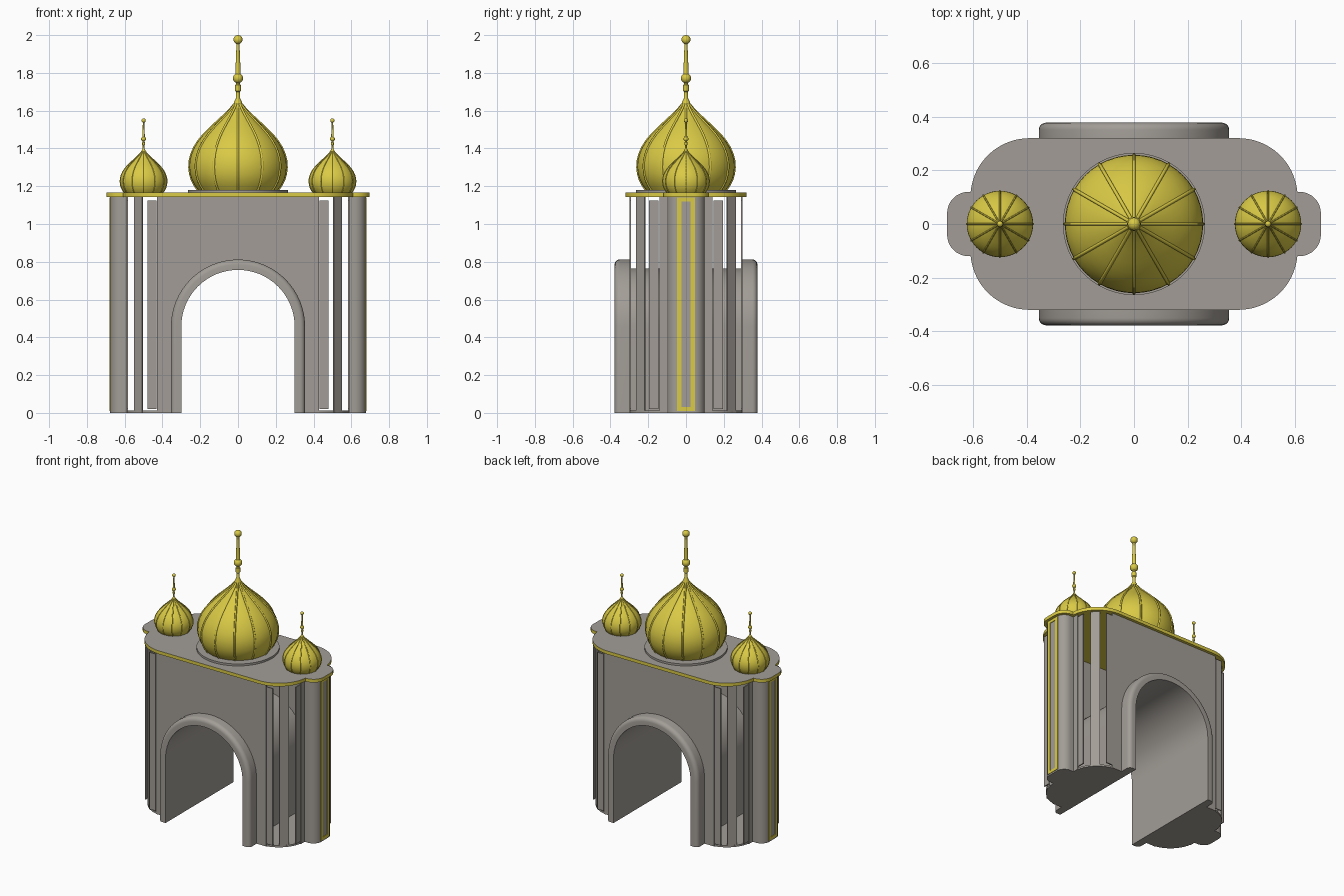
import bpy, bmesh
from math import sin, cos, pi, radians, asin, hypot

if "Cube" in bpy.data.objects:
    bpy.data.objects.remove(bpy.data.objects["Cube"])


def material(name, rgb):
    m = bpy.data.materials.new(name)
    m.diffuse_color = (*rgb, 1)
    m.use_nodes = True
    m.node_tree.nodes["Principled BSDF"].inputs["Base Color"].default_value = m.diffuse_color
    return m


STONE = material("warm grey stone", (0.36, 0.335, 0.305))
GOLD = material("gold", (0.70, 0.59, 0.06))


def finish(name, bm, mats, mirror=""):
    bmesh.ops.remove_doubles(bm, verts=bm.verts, dist=1e-5)
    bmesh.ops.recalc_face_normals(bm, faces=bm.faces)
    me = bpy.data.meshes.new(name)
    bm.to_mesh(me)
    bm.free()
    ob = bpy.data.objects.new(name, me)
    bpy.context.collection.objects.link(ob)
    for m in mats:
        me.materials.append(m)
    bpy.ops.object.select_all(action='DESELECT')
    ob.select_set(True)
    bpy.context.view_layer.objects.active = ob
    bpy.ops.object.shade_smooth_by_angle(angle=radians(35))
    if mirror:
        md = ob.modifiers.new("mirror", 'MIRROR')
        md.use_axis = ("x" in mirror, "y" in mirror, False)
        md.use_mirror_merge = False
    return ob


def prism(name, polys, a, b, mat, mirror="", place=lambda u, v, w: (u, v, w)):
    """Extrude flat outlines from level a to level b."""
    bm = bmesh.new()
    for poly in polys:
        lo = [bm.verts.new(place(u, v, a)) for u, v in poly]
        hi = [bm.verts.new(place(u, v, b)) for u, v in poly]
        bm.faces.new(lo)
        bm.faces.new(hi)
        n = len(poly)
        for i in range(n):
            j = (i + 1) % n
            bm.faces.new((lo[i], lo[j], hi[j], hi[i]))
    return finish(name, bm, [mat], mirror)


def wall(name, path, z0, z1, mirror, t=0.008):
    """Thin upright sheet along a plan path, thickened inwards."""
    inner = []
    for i, (x, y) in enumerate(path):
        p, q = path[max(i - 1, 0)], path[min(i + 1, len(path) - 1)]
        dx, dy = q[0] - p[0], q[1] - p[1]
        d = hypot(dx, dy)
        inner.append((x - dy / d * t, y + dx / d * t))
    return prism(name, [path + inner[::-1]], z0, z1, STONE, mirror)


def arc(cx, cy, r, a0, a1, n):
    return [(cx + r * cos(a0 + (a1 - a0) * i / n), cy + r * sin(a0 + (a1 - a0) * i / n))
            for i in range(n + 1)]


def flip_y(path):
    return [(x, -y) for x, y in reversed(path)]


def end_outline(off):
    """Plan of the right end: round corners and a rounded buttress."""
    q = arc(0.39, -0.10, 0.20 + off, -pi / 2, -asin(off / (0.20 + off)), 16)
    q += arc(0.617, -0.04, 0.06 + off, -pi / 2, 0, 8)
    return q + flip_y(q)


# floor on both sides of the passage
prism("floor", [[(0.30, -0.30)] + end_outline(0) + [(0.30, 0.30)]], 0, 0.012, STONE, "x")

# roof slab: gold edge, stone top
right = end_outline(0.02)
slab = prism("roof_slab", [right + [(-x, -y) for x, y in right]], 1.143, 1.166, GOLD)
slab.data.materials.append(STONE)
for f in slab.data.polygons:
    if f.normal.z > 0.9 and f.center.z > 1.16:
        f.material_index = 1

# front and back walls with the arched opening
SPRING = 0.457
opening = arc(0, SPRING, 0.315, 0, pi, 32)
outline = [(0.315, 0)] + opening + [(-0.315, 0), (-0.43, 0), (-0.43, 1.143), (0.43, 1.143), (0.43, 0)]
prism("arch_wall", [outline], -0.30, -0.29, STONE, "y", lambda u, v, w: (u, w, v))

# passage vault with rounded trim at both mouths, one swept section
half = [(0.30, -0.378), (0.328, -0.378)] + arc(0.328, -0.351, 0.027, -pi / 2, 0, 5)[1:]
half += [(0.355, -0.292), (0.308, -0.292)]
section = half + flip_y(half)
bm = bmesh.new()
rings = []
for a, drop in [(0, 1)] + [(pi * i / 32, 0) for i in range(33)] + [(pi, 1)]:
    rings.append([bm.verts.new((r * cos(a), y, 0 if drop else SPRING + r * sin(a)))
                  for r, y in section])
n = len(section)
for A, B in zip(rings, rings[1:]):
    for i in range(n):
        j = (i + 1) % n
        bm.faces.new((A[i], A[j], B[j], B[i]))
bm.faces.new(rings[0])
bm.faces.new(rings[-1])
finish("arch_vault", bm, [STONE])

# end buttress
side = [(0.59, -0.14), (0.59, -0.10)] + arc(0.617, -0.04, 0.06, -pi / 2, 0, 8)
wall("end_buttress", side + flip_y(side), 0, 1.143, "x")

# open corners: diagonal strip and two free panels
wall("corner_strip", [(0.508, -0.265), (0.55, -0.22)], 0, 1.143, "xy")
wall("front_slit_panel", [(0.432, -0.30), (0.48, -0.30)], 0.02, 1.125, "xy")
wall("side_slit_panel", [(0.59, -0.195), (0.59, -0.145)], 0.02, 1.125, "xy")


# gold frame on each buttress
def rect(y0, y1, z0, z1):
    return [(y0, z0), (y1, z0), (y1, z1), (y0, z1)]


bars = [rect(-0.048, -0.024, 0.01, 1.14), rect(0.024, 0.048, 0.01, 1.14),
        rect(-0.024, 0.024, 0.01, 0.03), rect(-0.024, 0.024, 1.12, 1.14)]
prism("buttress_frame", bars, 0.674, 0.681, GOLD, "x", lambda u, v, w: (w, u, v))


# domes
def lathe(name, profile, mat, loc, s, segs=48):
    bm = bmesh.new()
    vs = [bm.verts.new((r * s, 0, z * s)) for r, z in profile]
    es = [bm.edges.new(e) for e in zip(vs, vs[1:])]
    bmesh.ops.spin(bm, geom=vs + es, cent=(0, 0, 0), axis=(0, 0, 1), angle=2 * pi, steps=segs)
    ob = finish(name, bm, [mat])
    ob.location = loc
    return ob


def ball(z, r, a0, a1):
    return arc(0, z, r, radians(a0), radians(a1), 10)


DOME = [(0.212, 0), (0.230, 0.025), (0.245, 0.055), (0.254, 0.085), (0.258, 0.12), (0.256, 0.155),
        (0.247, 0.19), (0.232, 0.225), (0.210, 0.26), (0.181, 0.295), (0.146, 0.33),
        (0.108, 0.365), (0.070, 0.40), (0.040, 0.43), (0.020, 0.455)]
FINIAL = [(0.024, 0.44), (0.021, 0.465), (0.011, 0.485), (0.010, 0.52), (0.015, 0.525),
          (0.015, 0.555), (0.011, 0.56)] + ball(0.592, 0.027, -65, 58)
FINIAL += [(0.014, 0.62), (0.013, 0.65), (0.008, 0.77)] + ball(0.796, 0.024, -70, 90)


def onion_dome(name, loc, s):
    lathe(name, DOME, GOLD, loc, s)
    lathe(name + "_finial", FINIAL, GOLD, loc, s, 20)
    cu = bpy.data.curves.new(name + "_ribs", 'CURVE')
    cu.dimensions = '3D'
    cu.bevel_depth = 0.0065 * s
    cu.bevel_resolution = 1
    cu.materials.append(GOLD)
    for k in range(12):
        a = k * pi / 6
        sp = cu.splines.new('POLY')
        sp.points.add(len(DOME) - 1)
        for p, (r, z) in zip(sp.points, DOME):
            p.co = (r * cos(a) * s, r * sin(a) * s, z * s, 1)
    ob = bpy.data.objects.new(name + "_ribs", cu)
    ob.location = loc
    bpy.context.collection.objects.link(ob)


lathe("dome_base", [(0, 0), (0.265, 0), (0.265, 0.016), (0, 0.016)], STONE, (0, 0, 1.164), 1)
onion_dome("main_dome", (0, 0, 1.18), 1)
for label, x in (("left", -0.5), ("right", 0.5)):
    onion_dome(label + "_small_dome", (x, 0, 1.166), 0.48)
